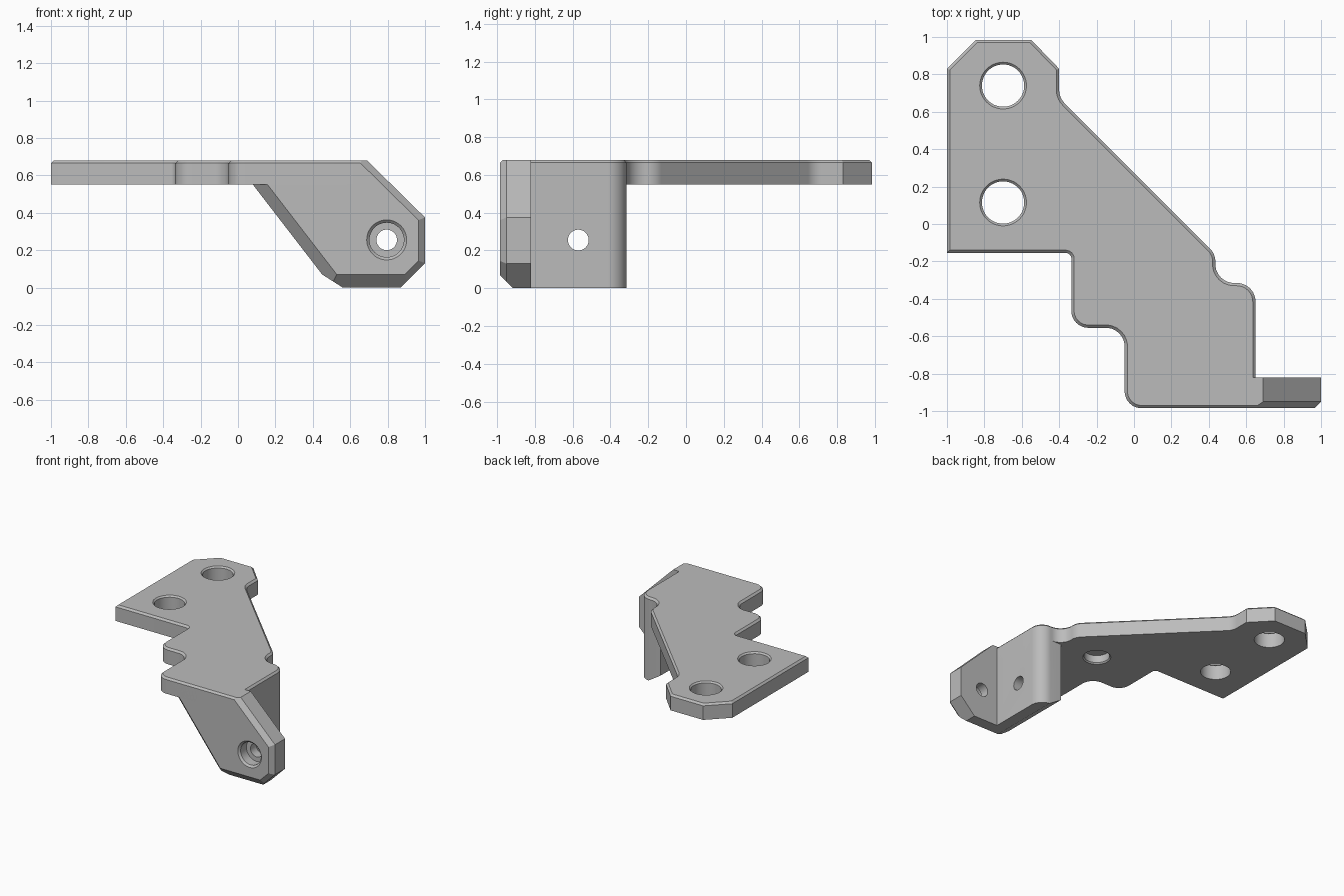
import bpy, bmesh, math
from mathutils import Vector, Matrix

if "Cube" in bpy.data.objects:
    bpy.data.objects.remove(bpy.data.objects["Cube"])

grey = bpy.data.materials.new("plain_grey")
grey.use_nodes = True
COLOUR = (0.5, 0.5, 0.5, 1)
grey.diffuse_color = COLOUR
for node in grey.node_tree.nodes:
    if node.type == 'BSDF_PRINCIPLED':
        node.inputs["Base Color"].default_value = COLOUR

TOP, UNDER, FRONT = 0.68, 0.55, -0.985


def rounded(corners, steps=8):
    """Outline from (x, y, radius) corners; radius 0 stays sharp."""
    out = []
    for i, (x, y, r) in enumerate(corners):
        p = Vector((x, y))
        if r == 0:
            out.append(p)
            continue
        a = (Vector(corners[i - 1][:2]) - p).normalized()
        b = (Vector(corners[(i + 1) % len(corners)][:2]) - p).normalized()
        half = a.angle(b) / 2
        centre = p + (a + b).normalized() * (r / math.sin(half))
        reach = r / math.tan(half)
        start, end = p + a * reach - centre, p + b * reach - centre
        for k in range(steps + 1):
            t = k / steps
            out.append(centre + start.lerp(end, t).normalized() * r)
    return out


def prism(points, direction):
    """Solid made by sweeping a polygon of 3D points along a direction."""
    bm = bmesh.new()
    face = bm.faces.new([bm.verts.new(p) for p in points])
    swept = bmesh.ops.extrude_face_region(bm, geom=[face])["geom"]
    verts = [g for g in swept if isinstance(g, bmesh.types.BMVert)]
    bmesh.ops.translate(bm, verts=verts, vec=direction)
    bmesh.ops.recalc_face_normals(bm, faces=bm.faces)
    return bm


def slice_off(bm, point, normal):
    """Cut away everything beyond a plane and cap the cut."""
    geom = bm.verts[:] + bm.edges[:] + bm.faces[:]
    bmesh.ops.bisect_plane(bm, geom=geom, plane_co=point, plane_no=normal,
                           clear_outer=True, dist=1e-5)
    rim = [e for e in bm.edges if e.is_boundary]
    bmesh.ops.holes_fill(bm, edges=rim, sides=0)
    bmesh.ops.recalc_face_normals(bm, faces=bm.faces)


def make_object(bm, name):
    mesh = bpy.data.meshes.new(name)
    bm.to_mesh(mesh)
    bm.free()
    mesh.materials.append(grey)
    obj = bpy.data.objects.new(name, mesh)
    bpy.context.collection.objects.link(obj)
    return obj


def drill(obj, position, axis, profile, sides=48):
    """Cut a turned hole; profile lists (radius, distance along the axis)."""
    bm = bmesh.new()
    rings = []
    for r, d in profile:
        rings.append([bm.verts.new((r * math.cos(k * math.tau / sides),
                                    r * math.sin(k * math.tau / sides), d))
                      for k in range(sides)])
    for low, high in zip(rings, rings[1:]):
        for k in range(sides):
            n = (k + 1) % sides
            bm.faces.new((low[k], low[n], high[n], high[k]))
    bm.faces.new(rings[0])
    bm.faces.new(rings[-1])
    bmesh.ops.recalc_face_normals(bm, faces=bm.faces)
    turn = Vector((0, 0, 1)).rotation_difference(Vector(axis)).to_matrix().to_4x4()
    bm.transform(Matrix.Translation(position) @ turn)
    cutter = make_object(bm, "hole_cutter")
    cutter.hide_render = True
    mod = obj.modifiers.new("hole", 'BOOLEAN')
    mod.operation, mod.solver, mod.object = 'DIFFERENCE', 'EXACT', cutter
    bpy.context.view_layer.objects.active = obj
    bpy.ops.object.modifier_apply(modifier=mod.name)
    bpy.data.objects.remove(cutter)


# Mounting plate with stepped outline and chamfered top rim
outline = rounded([
    (-1, 0.83, 0), (-0.845, 0.985, 0), (-0.55, 0.985, 0), (-0.4, 0.83, 0),
    (-0.4, 0.675, 0.1), (0.435, -0.16, 0.1), (0.435, -0.315, 0.1),
    (0.65, -0.315, 0.1), (0.65, FRONT, 0), (-0.05, FRONT, 0.09),
    (-0.05, -0.555, 0.1), (-0.335, -0.555, 0.09), (-0.335, -0.155, 0.03),
    (-1, -0.155, 0)])
bm = prism([(p.x, p.y, UNDER) for p in outline], (0, 0, TOP - UNDER))
rim = [e for e in bm.edges if all(v.co.z > TOP - 0.001 for v in e.verts)]
bmesh.ops.bevel(bm, geom=rim, offset=0.015, segments=1, affect='EDGES')
plate = make_object(bm, "mounting_plate")
for y in (0.74, 0.115):
    drill(plate, (-0.7, y, TOP), (0, 0, -1),
          [(0.135, -0.01), (0.113, 0.012), (0.113, 0.3)])
# Blind socket in the underside
drill(plate, (0.12, -0.29, UNDER), (0, 0, 1),
      [(0.115, -0.01), (0.095, 0.01), (0.095, 0.07)])

# Front flange: each corner carries the chamfer of the edge that follows it
flange_edges = [
    (0.08, TOP, 0), (0.08, UNDER, 0.062), (0.45, 0.07, 0), (0.56, 0, 0.07),
    (0.87, 0, 0.035), (1, 0.13, 0.035), (1, 0.375, 0.035), (0.69, TOP, 0.015)]
bm = prism([(x, FRONT, z) for x, z, c in flange_edges], (0, -0.82 - FRONT, 0))
for i, (x, z, chamfer) in enumerate(flange_edges):
    if chamfer:
        nx, nz, _ = flange_edges[(i + 1) % len(flange_edges)]
        out = Vector((nz - z, 0, x - nx)).normalized()
        slice_off(bm, Vector((x, FRONT + chamfer, z)), out + Vector((0, -1, 0)))
flange = make_object(bm, "front_flange")
bore = [(0.117, -0.01), (0.092, 0.015), (0.092, 0.09), (0.055, 0.09), (0.055, 0.4)]
drill(flange, (0.795, FRONT, 0.255), (0, 1, 0), bore)

# Side wall below the plate, with a sloped lower inner edge
footprint = rounded([(0.45, -0.85, 0), (0.65, -0.85, 0),
                     (0.65, -0.315, 0.1), (0.45, -0.315, 0)])
bm = prism([(p.x, p.y, 0) for p in footprint], (0, 0, 0.6))
slice_off(bm, Vector((0.45, 0, 0.07)), Vector((-0.07, 0, -0.11)))
wall = make_object(bm, "side_wall")
drill(wall, (0.45, -0.57, 0.255), (1, 0, 0), bore)

# Smooth fillets and bores, crisp edges elsewhere
for obj in (plate, flange, wall):
    bpy.ops.object.select_all(action='DESELECT')
    obj.select_set(True)
    bpy.context.view_layer.objects.active = obj
    bpy.ops.object.shade_smooth_by_angle(angle=math.radians(25))
